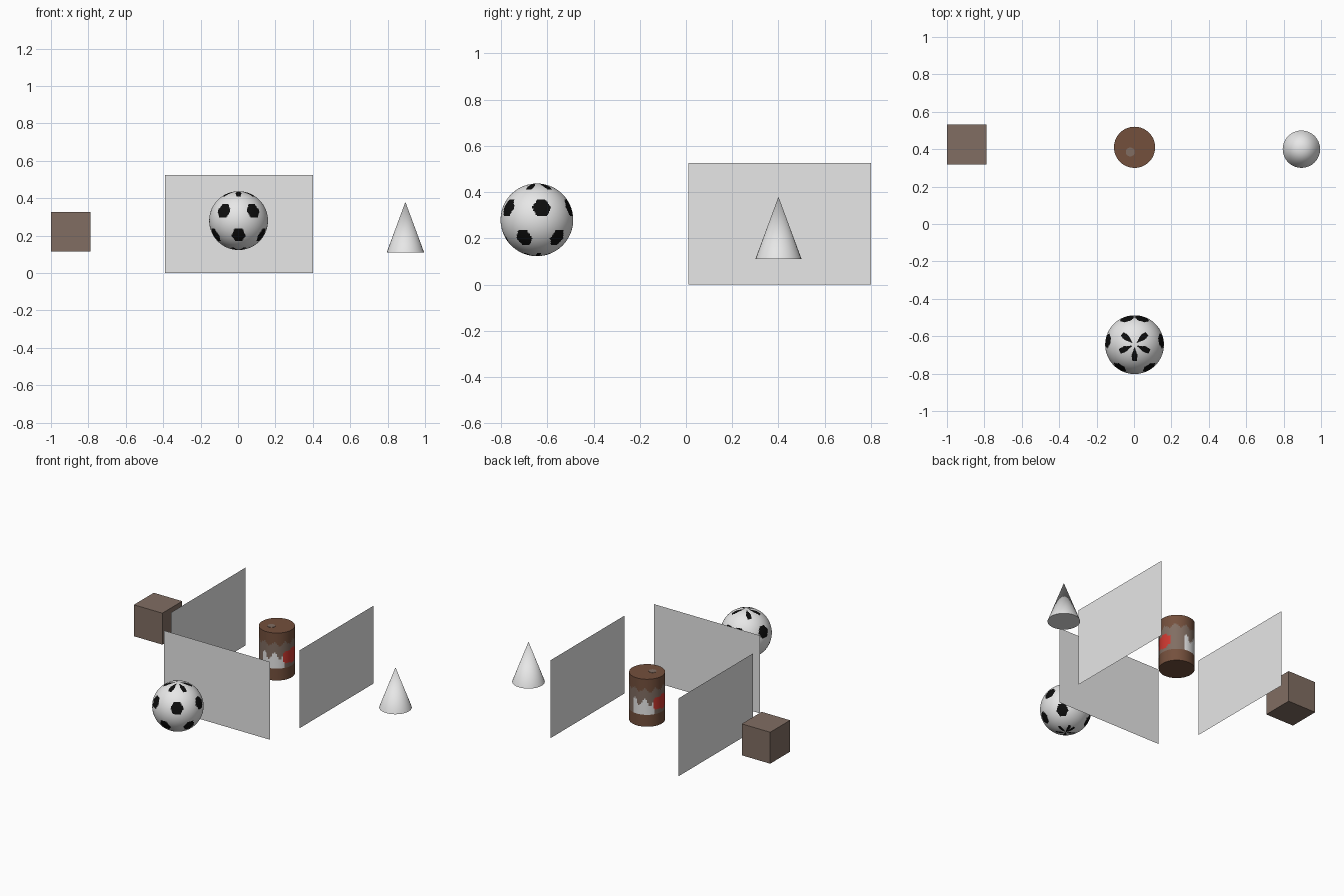
import bpy, bmesh, math
from mathutils import Matrix

if "Cube" in bpy.data.objects:
    bpy.data.objects.remove(bpy.data.objects["Cube"])


def material(name, rgb):
    m = bpy.data.materials.new(name)
    m.diffuse_color = (*rgb, 1)
    m.use_nodes = True
    m.node_tree.nodes["Principled BSDF"].inputs["Base Color"].default_value = m.diffuse_color
    return m


WHITE = material("white", (0.8, 0.8, 0.8))
BLACK = material("black", (0.004, 0.004, 0.004))
BROWN = material("dark brown", (0.175, 0.08, 0.046))
TAUPE = material("taupe", (0.22, 0.155, 0.123))
RED = material("red", (0.62, 0.04, 0.03))


def finish(name, bm, loc, mats, smooth=None):
    """Turn a bmesh into a named object."""
    me = bpy.data.meshes.new(name)
    bm.to_mesh(me)
    bm.free()
    ob = bpy.data.objects.new(name, me)
    ob.location = loc
    bpy.context.collection.objects.link(ob)
    for m in mats:
        me.materials.append(m)
    if smooth:
        bpy.ops.object.select_all(action='DESELECT')
        ob.select_set(True)
        bpy.context.view_layer.objects.active = ob
        bpy.ops.object.shade_smooth_by_angle(angle=math.radians(smooth))
    return ob


def panel(name, loc, turn):
    """Thin upright wall sheet, turned about z."""
    bm = bmesh.new()
    bmesh.ops.create_grid(bm, x_segments=1, y_segments=1, size=0.5)
    bmesh.ops.scale(bm, verts=bm.verts, vec=(0.79, 0.525, 1))
    bmesh.ops.rotate(bm, verts=bm.verts, matrix=Matrix.Rotation(math.pi / 2, 3, 'X'))
    bmesh.ops.rotate(bm, verts=bm.verts, matrix=Matrix.Rotation(turn, 3, 'Z'))
    finish(name, bm, loc, [WHITE])


# Three wall panels
panel("front_panel", (0.005, -0.23, 0.2625), 0)
panel("right_panel", (0.452, 0.405, 0.2625), math.pi / 2)
panel("left_panel", (-0.505, 0.405, 0.2625), math.pi / 2)

# Crate
bm = bmesh.new()
bmesh.ops.create_cube(bm, size=0.212)
finish("crate", bm, (-0.894, 0.425, 0.22), [TAUPE])

# Cone
bm = bmesh.new()
bmesh.ops.create_cone(bm, cap_ends=True, segments=32, radius1=0.1, radius2=0, depth=0.27)
finish("cone", bm, (0.895, 0.4, 0.245), [WHITE], 40)

# Ball: hexagonal spots in staggered rows, five or six around
bm = bmesh.new()
bmesh.ops.create_uvsphere(bm, u_segments=180, v_segments=90, radius=0.157)
STEP = 65.5
ROWS = [(lat, [STEP * (i + off) for i in range(-3, 3)])
        for lat, off in ((70, 0), (20, 0.5), (-31, 0), (-81, 0.5))]


def spotted(c):
    lat = math.degrees(math.asin(max(-1, min(1, c.z / c.length))))
    lon = math.degrees(math.atan2(c.x, -c.y))
    for row_lat, lons in ROWS:
        dv = abs(lat - row_lat)
        for l in lons:
            du = abs(lon - l)
            if abs(l) < 180 and max(dv, 0.5 * dv + 0.866 * du) < 14:
                return True
    return False


for f in bm.faces:
    f.material_index = int(spotted(f.calc_center_median()))
finish("ball", bm, (0.003, -0.645, 0.28), [WHITE, BLACK], 40)

# Can: stacked rings, with a label band carrying abstract red and white patches
R, Z0, Z1, SEG, NZ = 0.11, 0.10, 0.42, 72, 32
bm = bmesh.new()
rings = [[bm.verts.new((R * math.cos(2 * math.pi * i / SEG), R * math.sin(2 * math.pi * i / SEG),
                        Z0 + (Z1 - Z0) * j / NZ)) for i in range(SEG)] for j in range(NZ + 1)]
for lo, hi in zip(rings, rings[1:]):
    for i in range(SEG):
        k = (i + 1) % SEG
        f = bm.faces.new((lo[i], lo[k], hi[k], hi[i]))
        c = f.calc_center_median()
        ang = math.degrees(math.atan2(c.y, c.x)) % 180
        red = abs((ang - 178 + 90) % 180 - 90) / 34
        pale = abs((ang - 112 + 90) % 180 - 90) / 38
        wave = 0.012 * math.sin(math.radians(ang * 10))
        if red < 1 and abs(c.z - 0.25) < 0.055 * (1 - 0.5 * red) + wave * 0.5:
            f.material_index = 2
        elif pale < 1 and 0.185 < c.z < 0.265 + 2 * wave:
            f.material_index = 3
        elif 0.18 < c.z < 0.345 + wave:
            f.material_index = 1
bm.faces.new(rings[-1])
bm.faces.new(rings[0][::-1])
finish("can", bm, (0.003, 0.41, 0), [BROWN, TAUPE, RED, WHITE], 40)

# Small opening on the can lid
bm = bmesh.new()
bmesh.ops.create_cone(bm, cap_ends=True, segments=20, radius1=0.024, radius2=0.024, depth=0.002)
finish("lid_opening", bm, (-0.02, 0.385, 0.421), [TAUPE])
